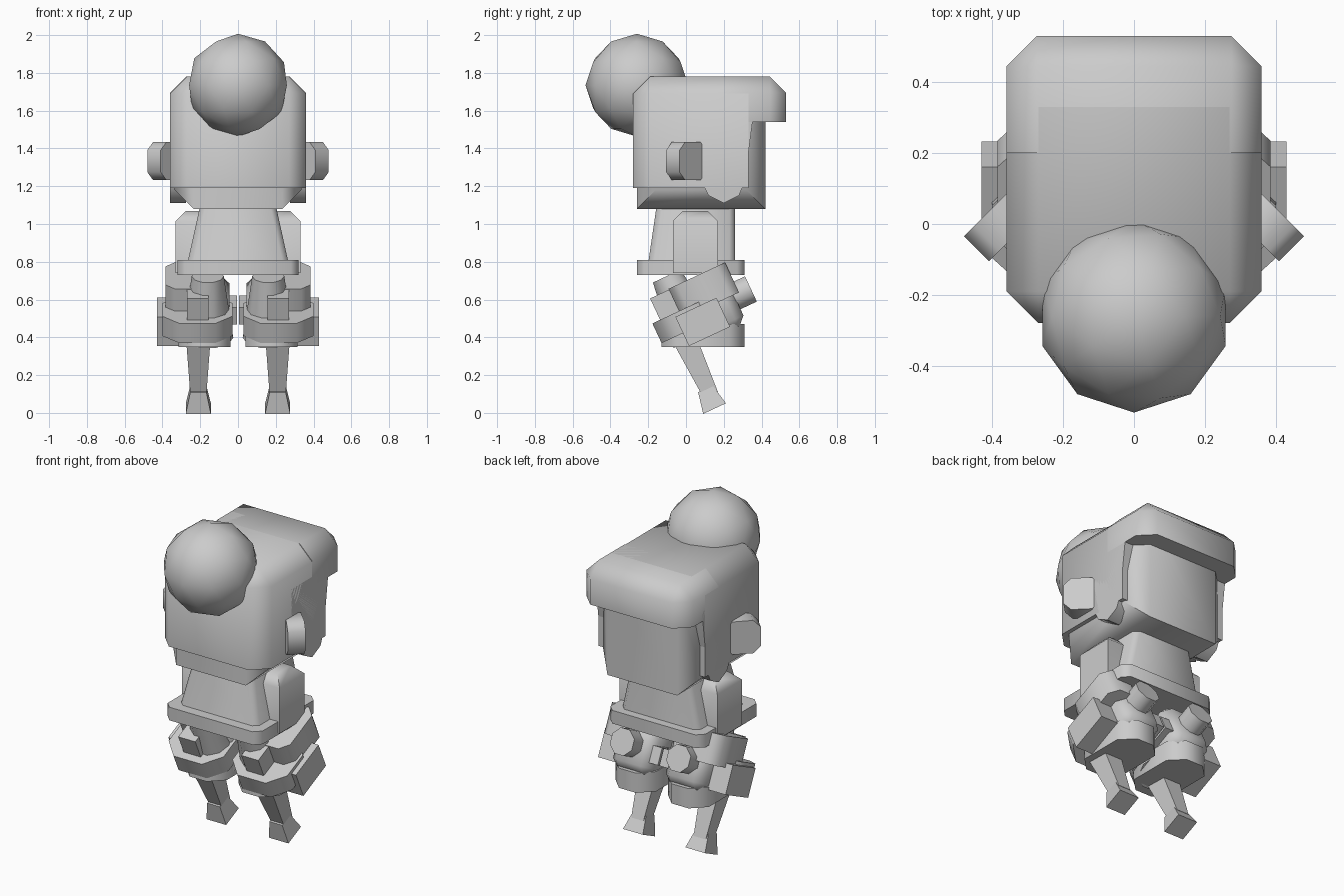
import bpy, bmesh, math
from mathutils import Matrix, Vector

cube = bpy.data.objects.get("Cube")
if cube:
    bpy.data.objects.remove(cube, do_unlink=True)

grey = bpy.data.materials.new("plain_grey")
grey.use_nodes = True
grey.diffuse_color = (0.6, 0.6, 0.6, 1)
grey.node_tree.nodes["Principled BSDF"].inputs["Base Color"].default_value = (0.6, 0.6, 0.6, 1)


def finish(name, bm, matrix=None, mirror=False, angle=50):
    """Turn a bmesh into one object, or a left and right pair."""
    if matrix:
        bm.transform(matrix)
    for side in (("left_", 1), ("right_", -1)) if mirror else (("", 1),):
        copy = bm.copy()
        if side[1] < 0:
            bmesh.ops.scale(copy, vec=(-1, 1, 1), verts=copy.verts)
        bmesh.ops.recalc_face_normals(copy, faces=copy.faces)
        mesh = bpy.data.meshes.new(side[0] + name)
        copy.to_mesh(mesh)
        copy.free()
        mesh.materials.append(grey)
        obj = bpy.data.objects.new(side[0] + name, mesh)
        bpy.context.collection.objects.link(obj)
        bpy.ops.object.select_all(action="DESELECT")
        obj.select_set(True)
        bpy.context.view_layer.objects.active = obj
        if angle:
            bpy.ops.object.shade_smooth_by_angle(angle=math.radians(angle))
    bm.free()


def block(name, xs, ys, zs, chamfer=0, edges=None, top=None, **options):
    """Box between limits; chamfers edges chosen by (direction, middle)."""
    bm = bmesh.new()
    bmesh.ops.create_cube(bm, size=1)
    for v in bm.verts:
        up = v.co.z > 0
        tx, ty = top if top and up else (xs, ys)
        v.co = (tx[v.co.x > 0], ty[v.co.y > 0], zs[up])
    if chamfer:
        picked = []
        for e in bm.edges:
            d = e.verts[1].co - e.verts[0].co
            axis = max(range(3), key=lambda i: abs(d[i]))
            middle = (e.verts[0].co + e.verts[1].co) / 2
            if edges is None or edges(axis, middle):
                picked.append(e)
        bmesh.ops.bevel(bm, geom=picked, offset=chamfer, segments=1,
                        affect="EDGES", clamp_overlap=True)
    finish(name, bm, **options)


def profile(name, points, x0, x1, **options):
    """Side outline (y, z) extruded across x."""
    bm = bmesh.new()
    face = bm.faces.new([bm.verts.new((x0, y, z)) for y, z in points])
    moved = bmesh.ops.extrude_face_region(bm, geom=[face])["geom"]
    bmesh.ops.translate(bm, vec=(x1 - x0, 0, 0),
                        verts=[g for g in moved if isinstance(g, bmesh.types.BMVert)])
    finish(name, bm, **options)


def cone(name, sides, r1, r2, depth, matrix, **options):
    bm = bmesh.new()
    bmesh.ops.create_cone(bm, cap_ends=True, segments=sides, radius1=r1, radius2=r2, depth=depth)
    bmesh.ops.rotate(bm, matrix=Matrix.Rotation(math.pi / sides, 3, "Z"), verts=bm.verts)
    finish(name, bm, matrix=matrix, **options)


def upright(axis, middle):
    return axis == 2


# Head, with chamfered face corners and jaw
block("head", (-0.335, 0.335), (-0.26, 0.42), (1.08, 1.7), 0.1,
      lambda a, m: a == 2 or (a == 1 and m.z < 1.3))

# Hair: cap, fringe, side locks and bun
block("hair_cap", (-0.36, 0.36), (-0.28, 0.33), (1.19, 1.78), 0.09,
      lambda a, m: (a == 2 and m.y < 0) or (m.z > 1.5 and not (a == 0 and m.y > 0)))
block("hair_fringe", (-0.36, 0.36), (0.2, 0.53), (1.54, 1.78), 0.085,
      lambda a, m: (a == 2 and m.y > 0.3) or (m.z > 1.7 and not (a == 0 and m.y < 0.3)))
profile("hair_lock", [(0.0, 1.19), (0.1, 1.19), (0.12, 1.15), (0.2, 1.11), (0.28, 1.15),
                      (0.31, 1.22), (0.36, 1.6), (0.0, 1.6)], 0.275, 0.36, mirror=True)
bm = bmesh.new()
bmesh.ops.create_icosphere(bm, subdivisions=2, radius=0.272)
finish("hair_bun", bm, matrix=Matrix.Translation((0, -0.26, 1.735)))

# Ears, turned outward
ear = Matrix.Translation((0.374, 0.001, 1.333)) @ Matrix.Rotation(math.radians(45), 4, "Z")
block("ear", (-0.05, 0.05), (-0.1, 0.1), (-0.1, 0.1), 0.042,
      lambda a, m: a == 0, matrix=ear, mirror=True)

# Torso, belt and arms
block("torso", (-0.275, 0.275), (-0.205, 0.26), (0.76, 1.1), 0.03, upright,
      top=((-0.2, 0.2), (-0.155, 0.26)))
block("belt", (-0.32, 0.32), (-0.26, 0.31), (0.73, 0.81), 0.04, upright)
block("arm", (0.17, 0.33), (-0.07, 0.17), (0.74, 1.07), 0.055,
      lambda a, m: m.z > 1 and (a == 0 or (a == 1 and m.x > 0.2)), mirror=True)

# Tilted leg assembly: local y is forward, local z is up along the leg
tilt = Matrix.Translation((0, 0.08, 0.5)) @ Matrix.Rotation(math.radians(25), 4, "X")
leg = {"matrix": tilt, "mirror": True}


def along(x, y, z):
    return tilt @ Matrix.Translation((x, y, z))


cone("thigh", 10, 0.135, 0.085, 0.36, along(0.16, -0.07, 0.1), mirror=True)
block("thigh_guard", (0.045, 0.31), (-0.09, 0.21), (-0.13, 0.18), 0.05, **leg)
block("side_panel", (0.22, 0.385), (-0.09, 0.24), (0.04, 0.215), 0.05,
      lambda a, m: a == 2 and m.x > 0.3, **leg)
block("thigh_band", (0.03, 0.4), (-0.245, 0.1), (-0.03, 0.085), 0.09, upright, **leg)
block("side_pouch", (0.25, 0.43), (-0.12, 0.12), (-0.105, 0.065), **leg)
block("front_pouch", (0.155, 0.27), (-0.2, -0.05), (0.06, 0.21), **leg)
block("inner_strap", (0.005, 0.09), (0.03, 0.18), (-0.05, 0.05), **leg)
cone("knee_stub", 8, 0.08, 0.08, 0.2,
     along(0.19, 0.205, 0.03) @ Matrix.Rotation(math.pi / 2, 4, "X"), mirror=True)

# Cuff, shin and flared foot
block("cuff", (0.04, 0.315), (-0.13, 0.31), (0.35, 0.47), 0.08, upright, mirror=True)
cone("shin", 4, 0.058, 0.09, 0.34, along(0.21, -0.125, -0.22), mirror=True, angle=0)
cone("foot", 4, 0.094, 0.06, 0.115, along(0.21, -0.137, -0.405), mirror=True, angle=0)
